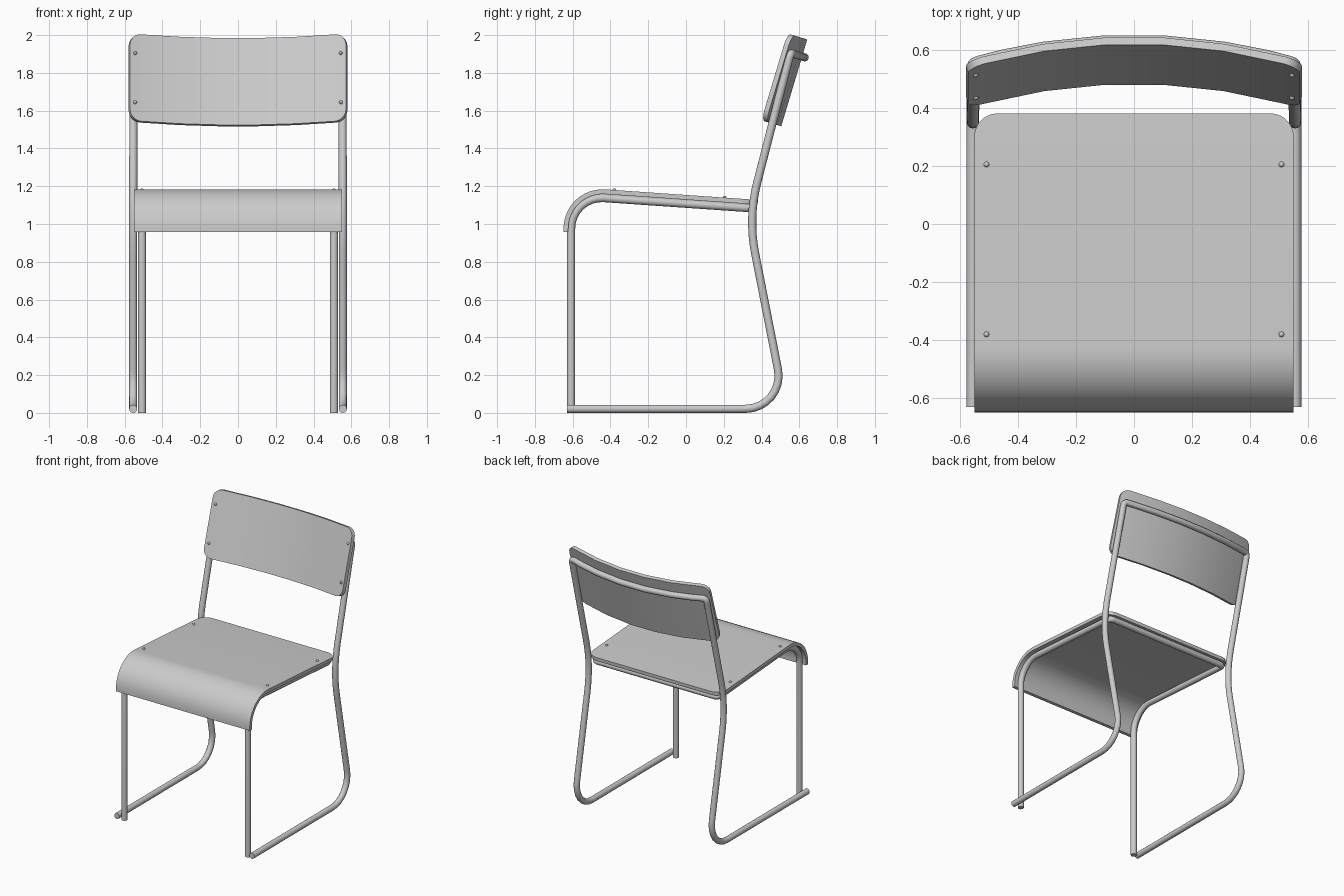
import bpy, bmesh, math
from mathutils import Vector as V

if "Cube" in bpy.data.objects:
    bpy.data.objects.remove(bpy.data.objects["Cube"])

TUBE = 0.0215


def round_path(pts, steps=8):
    """Turn (point, fillet radius) corners into a polyline with arcs."""
    out = []
    for i, (p, r) in enumerate(pts):
        p = V(p)
        if r == 0 or i in (0, len(pts) - 1):
            out.append(p)
            continue
        a = (V(pts[i - 1][0]) - p).normalized()
        b = (V(pts[i + 1][0]) - p).normalized()
        half = a.angle(b) / 2
        centre = p + (a + b).normalized() * r / math.sin(half)
        t = r / math.tan(half)
        u = (p + a * t - centre).normalized()
        w = (p + b * t - centre).normalized()
        for k in range(steps + 1):
            out.append(centre + u.slerp(w, k / steps) * r)
    return out


def smooth(obj):
    bpy.ops.object.select_all(action='DESELECT')
    obj.select_set(True)
    bpy.context.view_layer.objects.active = obj
    bpy.ops.object.shade_smooth_by_angle(angle=math.radians(40))


def tube(name, path):
    cu = bpy.data.curves.new(name, 'CURVE')
    cu.dimensions = '3D'
    cu.bevel_depth = TUBE
    cu.bevel_resolution = 4
    cu.use_fill_caps = True
    sp = cu.splines.new('POLY')
    sp.points.add(len(path) - 1)
    for q, p in zip(sp.points, path):
        q.co = (*p, 1)
    obj = bpy.data.objects.new(name, cu)
    bpy.context.collection.objects.link(obj)
    bpy.ops.object.select_all(action='DESELECT')
    obj.select_set(True)
    bpy.context.view_layer.objects.active = obj
    bpy.ops.object.convert(target='MESH')
    smooth(bpy.context.view_layer.objects.active)


def sheet(name, pairs, thick):
    """Thin panel from a run of point pairs on its mid surface."""
    bm = bmesh.new()
    rows = [[bm.verts.new(p) for p in pair] for pair in pairs]
    for r0, r1 in zip(rows, rows[1:]):
        bm.faces.new((r0[0], r0[1], r1[1], r1[0]))
    me = bpy.data.meshes.new(name)
    bm.to_mesh(me)
    bm.free()
    obj = bpy.data.objects.new(name, me)
    bpy.context.collection.objects.link(obj)
    mod = obj.modifiers.new('thickness', 'SOLIDIFY')
    mod.thickness = thick
    mod.offset = 0
    mod.use_even_offset = True
    bpy.context.view_layer.objects.active = obj
    bpy.ops.object.modifier_apply(modifier='thickness')
    smooth(obj)


def back_point(x, s, d):
    """Point on the tilted, bowed backrest: s up the panel, d behind its face."""
    d -= 0.08 * (x / 0.55) ** 2
    return V((x, 0.482 + 0.287 * s + 0.958 * d, 1.524 + 0.958 * s - 0.287 * d))


def mirrored(half):
    """Append the x-mirrored half to a run of path corners."""
    return half + [((-p[0], p[1], p[2]), r) for p, r in reversed(half)]


# Seat: flat panel rolling down at the front, rounded rear corners
prof = round_path([((0, -0.636, 0.958), 0), ((0, -0.636, 1.185), 0.195),
                   ((0, 0.38, 1.115), 0)], 12)
R = 0.08
rows = [(p.y, p.z, 0.55) for p in prof[:-1]]
for k in range(8):
    a = k / 7 * math.pi / 2
    y = 0.38 - R + R * math.sin(a)
    rows.append((y, 1.115 + (0.38 - y) * 0.069, 0.55 - R * (1 - math.cos(a))))
sheet('seat', [((-w, y, z), (w, y, z)) for y, z, w in rows], 0.025)

# Backrest: bowed panel with rounded corners
R, H, T = 0.06, 0.48, 0.026
cols = [(0.1, 0), (0.31, 0)]
for k in range(7):
    a = k / 6 * math.pi / 2
    cols.append((0.515 + R * math.sin(a), R * (1 - math.cos(a))))
cols = [(-x, c) for x, c in reversed(cols)] + cols
sheet('backrest', [(back_point(x, c, T / 2), back_point(x, H - c, T / 2))
                   for x, c in cols], T)

# Outer frame: floor runners, rear legs, uprights and bowed top rail
X = 0.555
half = [((X, -0.63, TUBE), 0), ((X, 0.528, TUBE), 0.175), ((X, 0.329, 1.033), 0.85),
        (tuple(back_point(0.553, 0.385, 0.04)), 0.025)]
half += [(tuple(back_point(x, 0.385, 0.04)), 0) for x in (0.45, 0.31, 0.1)]
tube('outer_frame', round_path(mirrored(half)))

# Inner frame: front legs, seat rails and rear cross bar
X = 0.508
half = [((X, -0.608, 0), 0), ((X, -0.608, 1.149), 0.161), ((X, 0.35, 1.083), 0.03)]
tube('inner_frame', round_path(mirrored(half)))

# Screw heads on seat and backrest
heads = [V((0.508, 0.205, 1.139)), V((0.508, -0.38, 1.179)),
         back_point(0.545, 0.374, 0), back_point(0.545, 0.102, 0)]
for i, p in enumerate(heads):
    for side in (-1, 1):
        bpy.ops.mesh.primitive_uv_sphere_add(segments=8, ring_count=6, radius=0.01,
                                             location=(p.x * side, p.y, p.z))
        bpy.context.object.name = 'seat_screw' if i < 2 else 'backrest_screw'
        smooth(bpy.context.object)
